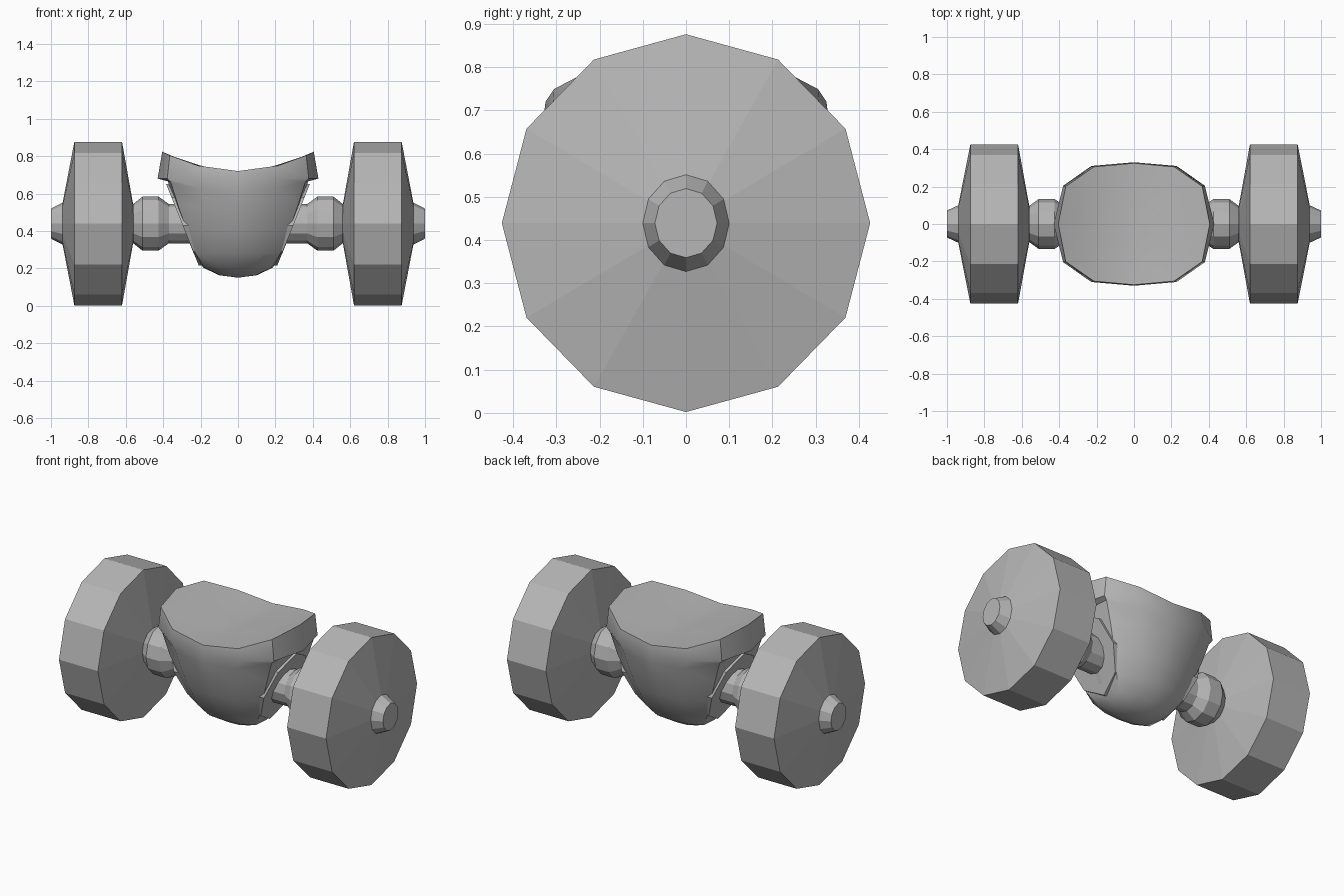
import bpy, bmesh
from math import sin, cos, pi

if "Cube" in bpy.data.objects:
    bpy.data.objects.remove(bpy.data.objects["Cube"])

AXLE_Z = 0.439
grey = bpy.data.materials.new("mid_grey")
grey.diffuse_color = (0.47, 0.47, 0.47, 1)
grey.use_nodes = True
grey.node_tree.nodes["Principled BSDF"].inputs["Base Color"].default_value = grey.diffuse_color


def finish(bm, name, mirror=False, smooth=None):
    bmesh.ops.recalc_face_normals(bm, faces=bm.faces)
    me = bpy.data.meshes.new(name)
    bm.to_mesh(me)
    bm.free()
    me.materials.append(grey)
    ob = bpy.data.objects.new(name, me)
    bpy.context.collection.objects.link(ob)
    if mirror:
        m = ob.modifiers.new("mirror", 'MIRROR')
        m.use_mirror_merge = False
    if smooth:
        bpy.ops.object.select_all(action='DESELECT')
        ob.select_set(True)
        bpy.context.view_layer.objects.active = ob
        bpy.ops.object.shade_smooth_by_angle(angle=smooth)
    return ob


def bridge(bm, a, b):
    n = len(a)
    for i in range(n):
        bm.faces.new((a[i], a[(i + 1) % n], b[(i + 1) % n], b[i]))


def loft(bm, rings, caps=True):
    vs = [[bm.verts.new(p) for p in r] for r in rings]
    for a, b in zip(vs, vs[1:]):
        bridge(bm, a, b)
    if caps:
        bm.faces.new(vs[0])
        bm.faces.new(vs[-1])
    return vs


def lathe_x(name, profile, sides=12, squash=0.92):
    # profile of (x, radius) turned around the axle line
    bm = bmesh.new()
    loft(bm, [[(x, r * squash * sin(2 * pi * i / sides), AXLE_Z + r * cos(2 * pi * i / sides))
               for i in range(sides)] for x, r in profile])
    return finish(bm, name, mirror=True)


# wheels, axle joints and hub caps, mirrored to the left
lathe_x("wheels", [(0.56, 0.10), (0.62, 0.437), (0.875, 0.437), (0.94, 0.10)], squash=0.975)
lathe_x("hub_caps", [(0.92, 0.112), (0.938, 0.112), (1.0, 0.08)], squash=0.9)
lathe_x("axle_joints", [(0.18, 0.105), (0.37, 0.105), (0.425, 0.145), (0.51, 0.145),
                        (0.56, 0.105), (0.60, 0.105)])


def outline(side_x):
    # twelve-sided unit outline; side_x near 1 gives flatter ends
    quarter = [(1, 0), (side_x, 0.62), (0.53, 0.94)]
    half = quarter + [(0, 1)] + [(-x, y) for x, y in reversed(quarter)]
    return half + [(x, -y) for x, y in reversed(half[1:-1])]


def saddle(a, b):
    return [(a * x, b * y, 0.72 + 0.63 * (a * x) ** 2) for x, y in outline(0.9)]


def level(a, b, z, side_x=0.96, lift=0.0):
    return [(a * x, b * y, z + lift * x * x) for x, y in outline(side_x)]


# bowl body: saddle-shaped top, lip overhanging at the ends, flat-sided bowl
bm = bmesh.new()
rings = [saddle(0.405 * t, 0.325 * t) for t in (0.25, 0.5, 0.75, 1.0)]
rings += [level(0.43, 0.33, 0.68, 0.88), level(0.375, 0.322, 0.61, 0.96, 0.055),
          level(0.335, 0.303, 0.53, 0.96, 0.01), level(0.285, 0.26, 0.40),
          level(0.237, 0.205, 0.28), level(0.185, 0.135, 0.203), level(0.10, 0.07, 0.163)]
vs = loft(bm, rings, caps=False)
for ring, z in ((vs[0], 0.72), (vs[-1], 0.15)):
    tip = bm.verts.new((0, 0, z))
    for i in range(len(ring)):
        bm.faces.new((ring[i], ring[(i + 1) % len(ring)], tip))
finish(bm, "bowl_body", smooth=0.65)

# slanted side plates where the axle meets the bowl
half = [(0, 0.65), (0.13, 0.58), (0.18, 0.43), (0.13, 0.29), (0, 0.215)]
plate = half + [(-y, z) for y, z in reversed(half[1:-1])]


def plate_ring(offset):
    return [(0.20 + (z - 0.21) * 0.40 + offset, y, z) for y, z in plate]


bm = bmesh.new()
loft(bm, [plate_ring(-0.06), plate_ring(0.008)])
finish(bm, "side_plates", mirror=True)
